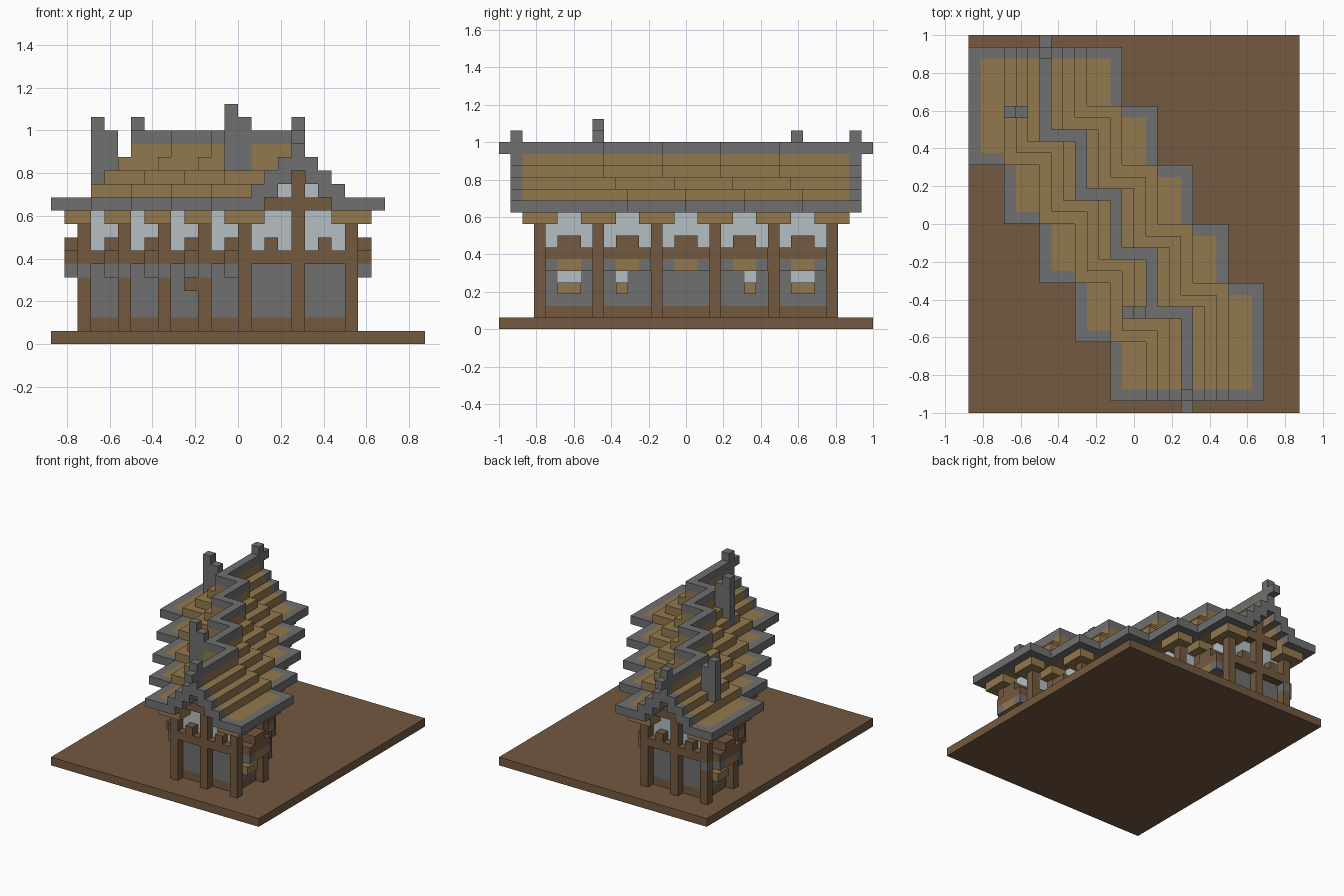
import bpy, bmesh

if "Cube" in bpy.data.objects:
    bpy.data.objects.remove(bpy.data.objects["Cube"], do_unlink=True)

U = 1 / 16          # edge of one block
N = 5               # number of staggered house bays
COLOURS = {
    "brown wood": (0.175, 0.10, 0.052),
    "grey stone": (0.16, 0.16, 0.16),
    "golden thatch": (0.29, 0.19, 0.077),
    "pale glass": (0.46, 0.52, 0.54),
}
mats = {}
for label, rgb in COLOURS.items():
    m = bpy.data.materials.new(label)
    m.use_nodes = True
    m.diffuse_color = (*rgb, 1)
    m.node_tree.nodes["Principled BSDF"].inputs["Base Color"].default_value = (*rgb, 1)
    mats[label] = m
WOOD, STONE, THATCH, GLASS = COLOURS

grid = {}           # block position -> (part name, colour)


def put(part, colour, xs, ys, zs):
    """Fill a box of blocks; each range is (start, end)."""
    for x in range(*xs):
        for y in range(*ys):
            for z in range(*zs):
                grid[x, y, z] = (part, colour)


def put_plan(part, colour, plan, z0, z1):
    for x, y in plan:
        put(part, colour, (x, x + 1), (y, y + 1), (z0, z1))


def bay(i):
    """Ridge block x and centre y of a bay."""
    return 4 - 3 * i, -10 + 5 * i


def footprint(half, length, end=None):
    """Plan of all bays; the outer gables reach out to `end`."""
    plan = set()
    for i in range(N):
        cx, cy = bay(i)
        y0 = -end if end and i == 0 else cy - length
        y1 = end if end and i == N - 1 else cy + length
        plan |= {(x, y) for x in range(cx - half, cx + half + 1) for y in range(y0, y1)}
    return plan


def inner(plan):
    """Plan shrunk by one block."""
    around = [(a, b) for a in (-1, 0, 1) for b in (-1, 0, 1)]
    return {(x, y) for x, y in plan if all((x + a, y + b) in plan for a, b in around)}


# Walls: stone below, glass above, wooden sill, floor beam between
body = footprint(4, 3)
core = inner(body)
put_plan("lower_walls", STONE, core, 1, 6)
put_plan("wall_base", WOOD, core, 1, 2)
put_plan("upper_windows", GLASS, core, 7, 11)
put_plan("floor_beam", WOOD, body, 6, 7)

# Roof: eaves and stepped courses
eaves = footprint(6, 5, 15)
put_plan("eaves_edge", STONE, eaves, 10, 11)
put_plan("eaves", THATCH, inner(eaves), 10, 11)
for step in range(3):
    put_plan("roof_courses", THATCH, footprint(3 - step, 5 - step, 15), 11 + step, 12 + step)
ridge = footprint(0, 2, 15)
for i in range(N - 1):
    cx, cy = bay(i)
    ridge |= {(x, cy + 2) for x in range(cx - 3, cx + 1)}
put_plan("roof_courses", THATCH, ridge, 14, 15)
put_plan("ridge", STONE, ridge, 15, 16)

# Gable ends: stone verge, open hollow, post, beam and attic window
for i, edge, inward in ((0, -15, 1), (N - 1, 14, -1)):
    cx, cy = bay(i)
    for x, y, z in list(grid):
        if y == edge and z > 10:
            grid[x, y, z] = ("gable_verge", STONE)
    for k in range(3):
        half = 2 - k
        for x in range(cx - half, cx + half + 1):
            for d in range(3):
                grid.pop((x, edge + d * inward, 10 + k), None)
        y = edge + 3 * inward
        put("attic_window", GLASS, (cx - half, cx + half + 1), (y, y + 1), (10 + k, 11 + k))
    wall = edge + 2 * inward
    row = (wall, wall + 1)
    put("gable_beam", WOOD, (cx - 2, cx + 3), row, (10, 11))
    put("gable_post", WOOD, (cx, cx + 1), row, (1, 13))
    for x in (cx - 2, cx + 2):
        put("gable_window_box", WOOD, (x, x + 1), row, (7, 8))
    for x in (cx - 4, cx + 4):
        for y in (wall, wall - inward):
            put("post_brackets", THATCH, (x - 1, x + 2), (y, y + 1), (9, 10))
    # ridge tip and finial
    tip = edge - inward
    put("ridge", STONE, (cx, cx + 1), (tip, tip + 1), (15, 16))
    put("finial", STONE, (cx, cx + 1), (edge, edge + 1), (16, 17))

# Long sides: posts, brackets, bay window boxes and small windows
for i in range(N):
    cx, cy = bay(i)
    for side in (-1, 1):
        px = cx + 4 * side
        out, wall = px + side, px - side
        for y in (cy - 3, cy + 2):
            x0 = min(px, out)
            for yy in range(y - 1, y + 2):
                for x in (x0, x0 + 1):
                    if (x, yy) not in core:
                        put("post_brackets", THATCH, (x, x + 1), (yy, yy + 1), (9, 10))
            put("posts", WOOD, (px, px + 1), (y, y + 1), (1, 10))
            if side < 0 and i > 0:
                put("stone_bands", STONE, (px, px + 1), (y, y + 1), (5, 6))
        span = (cy - 2, cy + 2)
        mid = (cy - 1, cy + 1)
        for x in (px, out):
            put("window_shelf", WOOD, (x, x + 1), span, (6, 7))
            put("stone_bands", STONE, (x, x + 1), span, (5, 6))
            put("shelf_support", THATCH, (x, x + 1), mid, (5, 6))
            put("window_box", WOOD, (x, x + 1), mid, (7, 8))
        if i != 2:
            small = mid if i in (0, N - 1) else (cy - 1 + i // 3, cy + i // 3)
            put("small_windows", GLASS, (wall, wall + 1), small, (4, 5))
            put("small_sills", THATCH, (px, px + 1), small, (3, 4))

# Hanging bracket on one post
put("hanging_bracket", WOOD, (-4, -2), (-8, -7), (4, 5))

# Chimneys
put("front_chimney", STONE, (-1, 0), (-8, -7), (11, 18))
put("front_chimney", STONE, (0, 1), (-8, -7), (12, 17))
put("back_chimney", STONE, (-11, -10), (9, 10), (12, 17))
put("back_chimney", STONE, (-10, -9), (9, 10), (12, 16))


def make_object(name, colour, bm):
    mesh = bpy.data.meshes.new(name)
    bm.to_mesh(mesh)
    bm.free()
    mesh.materials.append(mats[colour])
    bpy.context.collection.objects.link(bpy.data.objects.new(name, mesh))


def block_face(bm, cell, axis, sign):
    """Add one outward side of a block."""
    a, b = (axis + 1) % 3, (axis + 2) % 3
    verts = []
    for da, db in ((0, 0), (1, 0), (1, 1), (0, 1))[::sign]:
        p = list(cell)
        p[axis] += sign > 0
        p[a] += da
        p[b] += db
        verts.append(bm.verts.new([v * U for v in p]))
    bm.faces.new(verts)


# Turn the blocks into one object per part, keeping only exposed sides
parts = {}
for cell, key in grid.items():
    bm = parts.setdefault(key, None) or bmesh.new()
    parts[key] = bm
    for axis in range(3):
        for sign in (-1, 1):
            near = list(cell)
            near[axis] += sign
            if tuple(near) not in grid:
                block_face(bm, cell, axis, sign)
for (name, colour), bm in parts.items():
    bmesh.ops.remove_doubles(bm, verts=bm.verts, dist=0.001)
    make_object(name, colour, bm)

# Ground slab
bm = bmesh.new()
bmesh.ops.create_cube(bm, size=1)
bmesh.ops.scale(bm, vec=(28 * U, 32 * U, U), verts=bm.verts)
bmesh.ops.translate(bm, vec=(0, 0, U / 2), verts=bm.verts)
make_object("ground_slab", WOOD, bm)
